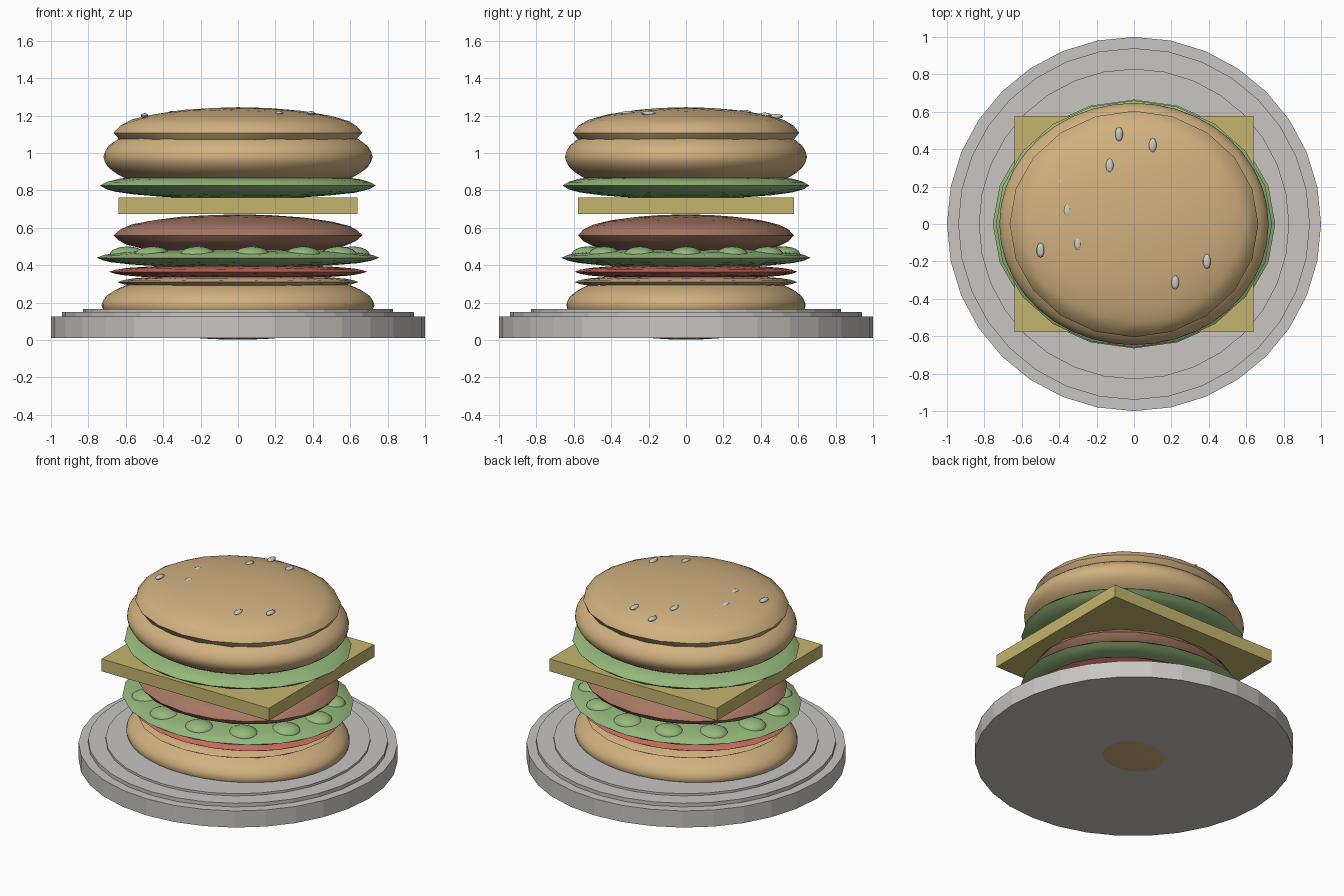
import bpy, math

if "Cube" in bpy.data.objects:
    bpy.data.objects.remove(bpy.data.objects["Cube"])

def material(name, r, g, b):
    m = bpy.data.materials.new(name)
    m.diffuse_color = (r, g, b, 1)
    m.use_nodes = True
    m.node_tree.nodes["Principled BSDF"].inputs["Base Color"].default_value = m.diffuse_color
    return m

BUN = material("toasted bun", 0.64, 0.44, 0.215)
GREEN = material("lettuce green", 0.30, 0.48, 0.20)
CHEESE = material("cheese yellow", 0.56, 0.46, 0.155)
MEAT = material("meat brown", 0.38, 0.185, 0.125)
RED = material("tomato red", 0.57, 0.15, 0.11)
GREY = material("plate grey", 0.58, 0.56, 0.54)
PALE = material("seed white", 0.60, 0.60, 0.58)

def finish(name, scale, mat):
    o = bpy.context.object
    o.name = name
    o.scale = scale
    o.data.materials.append(mat)
    bpy.ops.object.transform_apply(location=False, rotation=False, scale=True)
    return o

def blob(name, loc, scale, mat, detail=3, smooth=True):
    """Squashed icosphere."""
    bpy.ops.mesh.primitive_ico_sphere_add(subdivisions=detail, radius=1, location=loc)
    o = finish(name, scale, mat)
    if smooth:
        bpy.ops.object.shade_smooth_by_angle(angle=math.radians(30))
    return o

# Plate: three stepped discs
for name, r, z0, z1 in (("plate_base", 1.0, 0.01, 0.125),
                        ("plate_step", 0.94, 0.11, 0.15),
                        ("plate_centre", 0.83, 0.14, 0.165)):
    bpy.ops.mesh.primitive_cylinder_add(vertices=32, radius=r, depth=z1 - z0,
                                        location=(0, 0, (z0 + z1) / 2))
    finish(name, (1, 1, 1), GREY)

# Bottom bun and its cut face, then tomato
blob("bottom_bun", (0, 0, 0.187), (0.73, 0.64, 0.185), BUN, 4)
blob("bottom_bun_crust", (0, 0, 0.31), (0.645, 0.595, 0.04), BUN)
blob("tomato", (0, 0, 0.365), (0.69, 0.595, 0.04), RED)

# Lower lettuce with a ring of ruffles
blob("lower_lettuce", (0, 0, 0.44), (0.755, 0.665, 0.055), GREEN)
N = 13
for i in range(N):
    a = 2 * math.pi * i / N
    blob(f"lettuce_ruffle_{i}", (0.61 * math.cos(a), 0.53 * math.sin(a), 0.457),
         (0.095, 0.085, 0.043), GREEN)

# Patty, cheese and upper lettuce
blob("patty", (0, 0, 0.56), (0.665, 0.577, 0.112), MEAT)
bpy.ops.mesh.primitive_cube_add(size=2, location=(0, 0, 0.718))
finish("cheese", (0.64, 0.577, 0.043), CHEESE)
blob("upper_lettuce", (0, 0, 0.826), (0.738, 0.66, 0.072), GREEN)

# Top bun with domed cap
blob("top_bun", (0, 0, 0.98), (0.72, 0.647, 0.21), BUN, 4)
blob("top_bun_cap", (0, 0, 1.108), (0.665, 0.605, 0.137), BUN)

# Sesame seeds
SEEDS = [(-.08, .48, 1.195), (.10, .42, 1.203), (-.13, .31, 1.218), (-.355, .07, 1.212),
         (-.535, .02, 1.17), (-.48, -.055, 1.18), (-.50, -.14, 1.20), (.49, .14, 1.178),
         (.49, .085, 1.18), (.39, -.20, 1.212), (.22, -.31, 1.212),
         (-.39, .22, 1.192), (-.30, -.105, 1.218)]
for i, p in enumerate(SEEDS):
    blob(f"seed_{i}", p, (0.021, 0.04, 0.013), PALE, 2)
